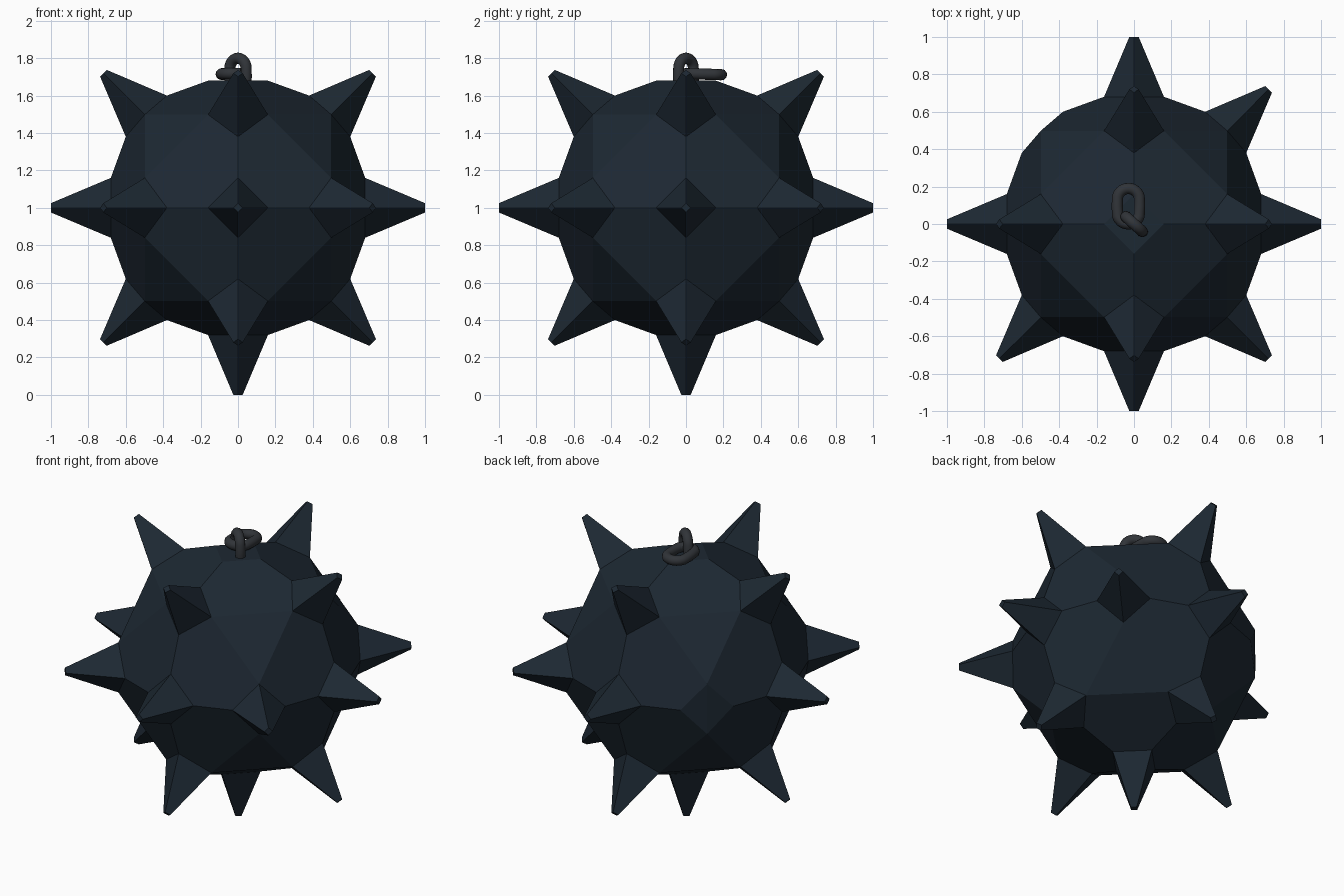
import bpy, bmesh, math, itertools
from mathutils import Vector

if "Cube" in bpy.data.objects:
    bpy.data.objects.remove(bpy.data.objects["Cube"])

CENTRE = Vector((0, 0, 1))
TIP = 0.025


def material(name, rgb):
    m = bpy.data.materials.new(name)
    m.diffuse_color = (*rgb, 1)
    m.use_nodes = True
    m.node_tree.nodes["Principled BSDF"].inputs["Base Color"].default_value = m.diffuse_color
    return m


navy = material("dark_navy_iron", (0.012, 0.021, 0.032))
steel = material("dark_steel", (0.03, 0.034, 0.04))


def spike_rings():
    """For every axis and edge direction: direction, base diamond, tip diamond."""
    for d in itertools.product((-1, 0, 1), repeat=3):
        n = sum(abs(c) for c in d)
        if n not in (1, 2):
            continue
        axis = Vector(d).normalized()
        # v lies along a world axis square to the direction
        v = Vector([1 if i == [abs(c) for c in d].index(0) else 0 for i in range(3)])
        u = axis.cross(v)
        if n == 1:
            hu, hv, wu, wv, top = 0.68, 0.68, 0.16, 0.16, 1.0
        else:
            hu, hv, wu, wv, top = 0.693, 0.705, 0.1556, 0.16, 1.018
        base = [axis * hu + u * wu, axis * hv + v * wv,
                axis * hu - u * wu, axis * hv - v * wv]
        tip = [axis * top + s for s in (u * TIP, v * TIP, -u * TIP, -v * TIP)]
        yield d, base, tip


# Faceted ball: hull of all the spike footprints
bm = bmesh.new()
spikes = []
for d, base, tip in spike_rings():
    spikes.append((d, [bm.verts.new(p + CENTRE) for p in base], tip))
bmesh.ops.convex_hull(bm, input=bm.verts[:])
bmesh.ops.dissolve_limit(bm, angle_limit=math.radians(1), verts=bm.verts[:], edges=bm.edges[:])

# Spikes: open each footprint and raise a blunt pyramid (top and one side stay bare)
for d, base, tip in spikes:
    if d in ((0, 0, 1), (-1, 1, 0)):
        continue
    ring = set(base)
    inner = [f for f in bm.faces if set(f.verts) <= ring]
    bmesh.ops.delete(bm, geom=inner, context='FACES_ONLY')
    for e in [e for e in bm.edges if not e.link_faces]:
        bm.edges.remove(e)
    top = [bm.verts.new(p + CENTRE) for p in tip]
    for i in range(4):
        j = (i + 1) % 4
        bm.faces.new((base[i], base[j], top[j], top[i]))
    bm.faces.new(top)
bmesh.ops.recalc_face_normals(bm, faces=bm.faces[:])
mesh = bpy.data.meshes.new("spiked_ball")
bm.to_mesh(mesh)
bm.free()
mesh.materials.append(navy)
bpy.context.collection.objects.link(bpy.data.objects.new("spiked_ball", mesh))


# Chain links: a ring stretched along its local y
def link(name, loc, rot):
    bpy.ops.mesh.primitive_torus_add(major_segments=24, minor_segments=12,
                                     major_radius=0.06, minor_radius=0.03)
    ob = bpy.context.object
    ob.name = name
    for vert in ob.data.vertices:
        if abs(vert.co.y) > 1e-5:
            vert.co.y += math.copysign(0.035, vert.co.y)
    ob.location, ob.rotation_euler = loc, rot
    ob.data.materials.append(steel)
    bpy.ops.object.shade_smooth()


link("upright_chain_link", (0, 0, 1.705), (math.pi / 2, 0, math.radians(-42)))
link("lying_chain_link", (-0.03, 0.095, 1.715), (math.radians(-2), 0, 0))
